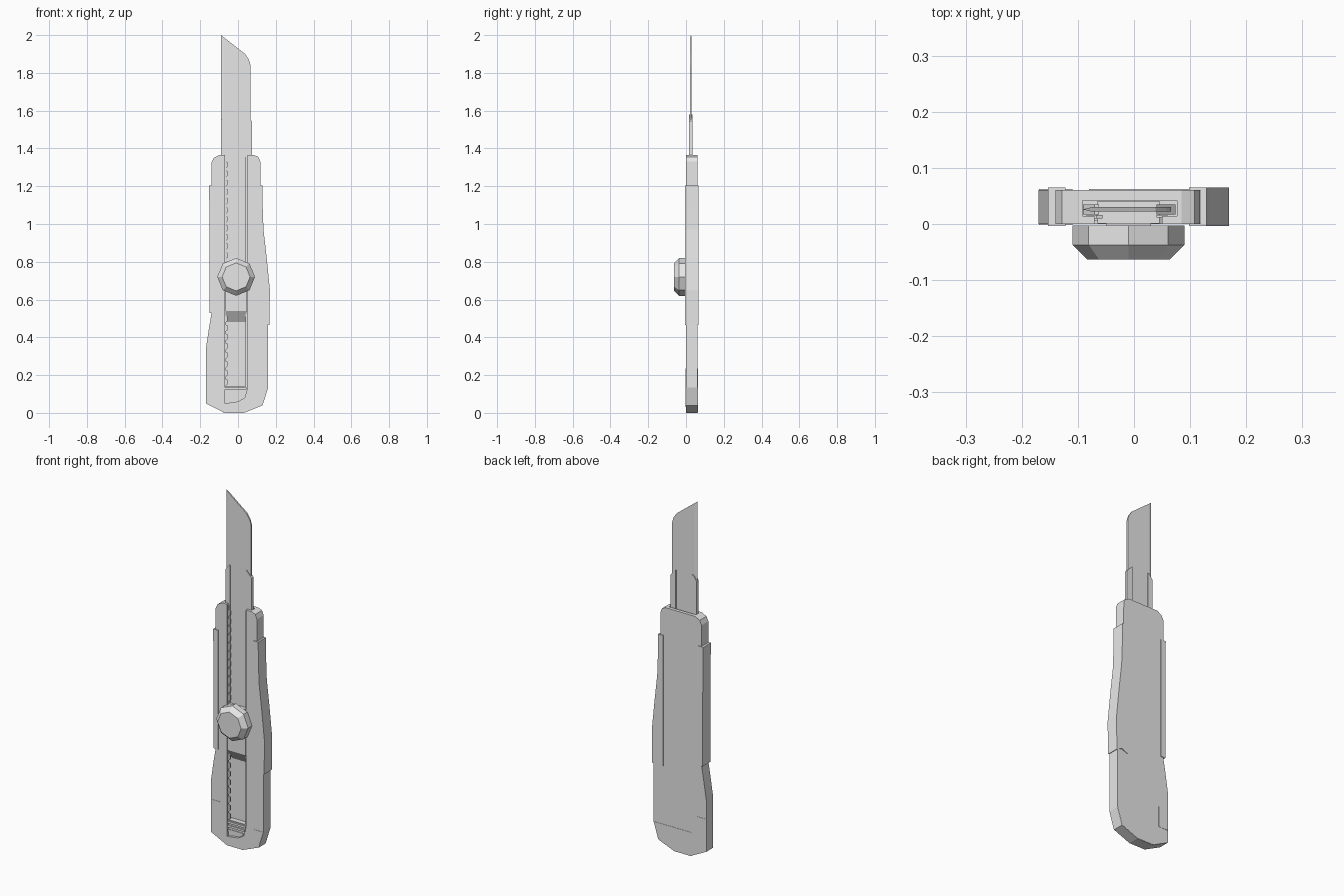
import bpy, bmesh, math
from mathutils import Matrix

old = bpy.data.objects.get("Cube")
if old:
    bpy.data.objects.remove(old, do_unlink=True)

grey = bpy.data.materials.new("light_grey")
grey.use_nodes = True
grey.diffuse_color = (0.8, 0.8, 0.8, 1)
grey.node_tree.nodes["Principled BSDF"].inputs["Base Color"].default_value = (0.8, 0.8, 0.8, 1)


def finish(name, bm):
    bmesh.ops.recalc_face_normals(bm, faces=bm.faces)
    mesh = bpy.data.meshes.new(name)
    bm.to_mesh(mesh)
    bm.free()
    mesh.materials.append(grey)
    obj = bpy.data.objects.new(name, mesh)
    bpy.context.collection.objects.link(obj)
    return obj


def prism(name, outline, lo, hi, across=False):
    """Extrude an (x, z) outline along y, or a (y, z) outline along x."""
    bm = bmesh.new()
    place = (lambda p, d: (d, p[0], p[1])) if across else (lambda p, d: (p[0], d, p[1]))
    a = [bm.verts.new(place(p, lo)) for p in outline]
    b = [bm.verts.new(place(p, hi)) for p in outline]
    bm.faces.new(a)
    bm.faces.new(b[::-1])
    for i in range(len(a)):
        j = (i + 1) % len(a)
        bm.faces.new((a[i], b[i], b[j], a[j]))
    return finish(name, bm)


def box(name, x0, x1, y0, y1, z0, z1):
    return prism(name, [(x0, z0), (x1, z0), (x1, z1), (x0, z1)], y0, y1)


# Handle shell: slotted front, wider cavity in the middle, closed back
TOP = 1.365
left_side = [(-0.10, TOP), (-0.128, 1.35), (-0.14, 1.325), (-0.14, 0.53),
             (-0.152, 0.46), (-0.17, 0.34), (-0.17, 0.05)]
bottom = [(-0.07, 0), (0.03, 0), (0.13, 0.04)]
right_side = [(0.16, 0.135), (0.16, 0.47), (0.155, 0.68), (0.12, 0.98),
              (0.118, 1.33), (0.108, 1.355), (0.085, TOP)]
shell = left_side + bottom + right_side
front_slot = [(0.05, TOP), (0.05, 0.13), (0.035, 0.08), (0, 0.06), (-0.07, 0.05), (-0.07, TOP)]
cavity = [(0.077, TOP), (0.077, 0.14), (-0.092, 0.14), (-0.092, TOP)]
prism("handle_front", shell + front_slot, 0, 0.014)
prism("handle_middle", shell + cavity, 0.014, 0.042)
prism("handle_back", shell, 0.042, 0.061)

# Side grips that stand slightly proud of the shell
prism("left_grip", [(0.098, 0.465), (0.132, 0.48), (0.166, 0.465), (0.169, 0.65), (0.152, 0.82),
                    (0.135, 0.97), (0.131, 1.08), (0.129, 1.205), (0.098, 1.205)], -0.004, 0.065)
prism("right_grip", [(-0.122, 0.53), (-0.122, 1.205), (-0.153, 1.205),
                     (-0.15, 0.9), (-0.15, 0.53)], -0.004, 0.065)

# End cap seams and side tabs
cap = [(-0.08, 0.002), (0.03, 0.001), (0.13, 0.041), (0.159, 0.135), (-0.08, 0.135)]
prism("end_cap_back", cap, 0.061, 0.0625)
prism("end_cap_front", [(0.1, 0.03), (0.13, 0.041), (0.159, 0.135), (0.1, 0.135)], -0.0015, 0)
for name, y in (("front_tab", -0.0015), ("back_tab", 0.061)):
    box(name, -0.169, -0.11, y, y + 0.0015, 0.12, 0.235)

# Steps in the rounded slot end
for i in range(3):
    z = 0.075 + i * 0.024
    box("slot_step", -0.07, 0.025 + i * 0.01, 0.011 - i * 0.003, 0.014, z, z + 0.012)

# Toothed locking strip and plain guide strip inside the slot
teeth = [(-0.085, 0.14)]
PITCH = 0.048
for i in range(25):
    z = 0.14 + i * PITCH
    teeth += [(-0.067, z), (-0.056, z + 0.01), (-0.056, z + 0.036), (-0.067, z + 0.04)]
teeth += [(-0.067, TOP - 0.01), (-0.085, TOP - 0.01)]
prism("locking_teeth", teeth, 0.010, 0.016)
box("guide_strip", 0.04, 0.06, 0.012, 0.016, 0.14, TOP - 0.01)

# Blade with a clipped tip and a ground cutting edge
prism("blade", [(-0.075, 0.55), (0.066, 0.55), (0.066, 1.84), (0.058, 1.87),
                (0.038, 1.9), (-0.075, 1.988)], 0.022, 0.030)
edge = prism("cutting_edge", [(-0.09, 0.55), (-0.075, 0.55), (-0.075, 1.988), (-0.09, 2.0)],
             0.022, 0.030)
for v in edge.data.vertices:
    if v.co.x < -0.08:
        v.co.y = 0.026 + (v.co.y - 0.026) * 0.1

# Blade carrier rails
prism("right_rail", [(-0.091, 0.5), (-0.062, 0.5), (-0.062, 1.58), (-0.07, 1.58), (-0.091, 1.55)],
      0.017, 0.035)
prism("left_rail", [(0.04, 0.5), (0.074, 0.5), (0.074, 1.545), (0.04, 1.58)], 0.017, 0.035)

# Sliding block with a ramped lower end
prism("slider", [(0.001, 0.54), (0.041, 0.48), (0.041, 0.8), (0.001, 0.8)],
      -0.065, 0.045, across=True)

# Eight-sided locking knob with a chamfered face
bm = bmesh.new()
rings = []
for radius, y in ((0.1, -0.003), (0.1, -0.037), (0.074, -0.063)):
    rings.append([bm.verts.new((-0.01 + radius * math.cos(k * math.pi / 4), y,
                                0.72 + radius * math.sin(k * math.pi / 4))) for k in range(8)])
for a, b in zip(rings, rings[1:]):
    for k in range(8):
        n = (k + 1) % 8
        bm.faces.new((a[k], a[n], b[n], b[k]))
bm.faces.new(rings[0])
bm.faces.new(rings[-1])
finish("knob", bm)
box("knob_neck", -0.05, 0.03, -0.004, 0.01, 0.66, 0.78)
